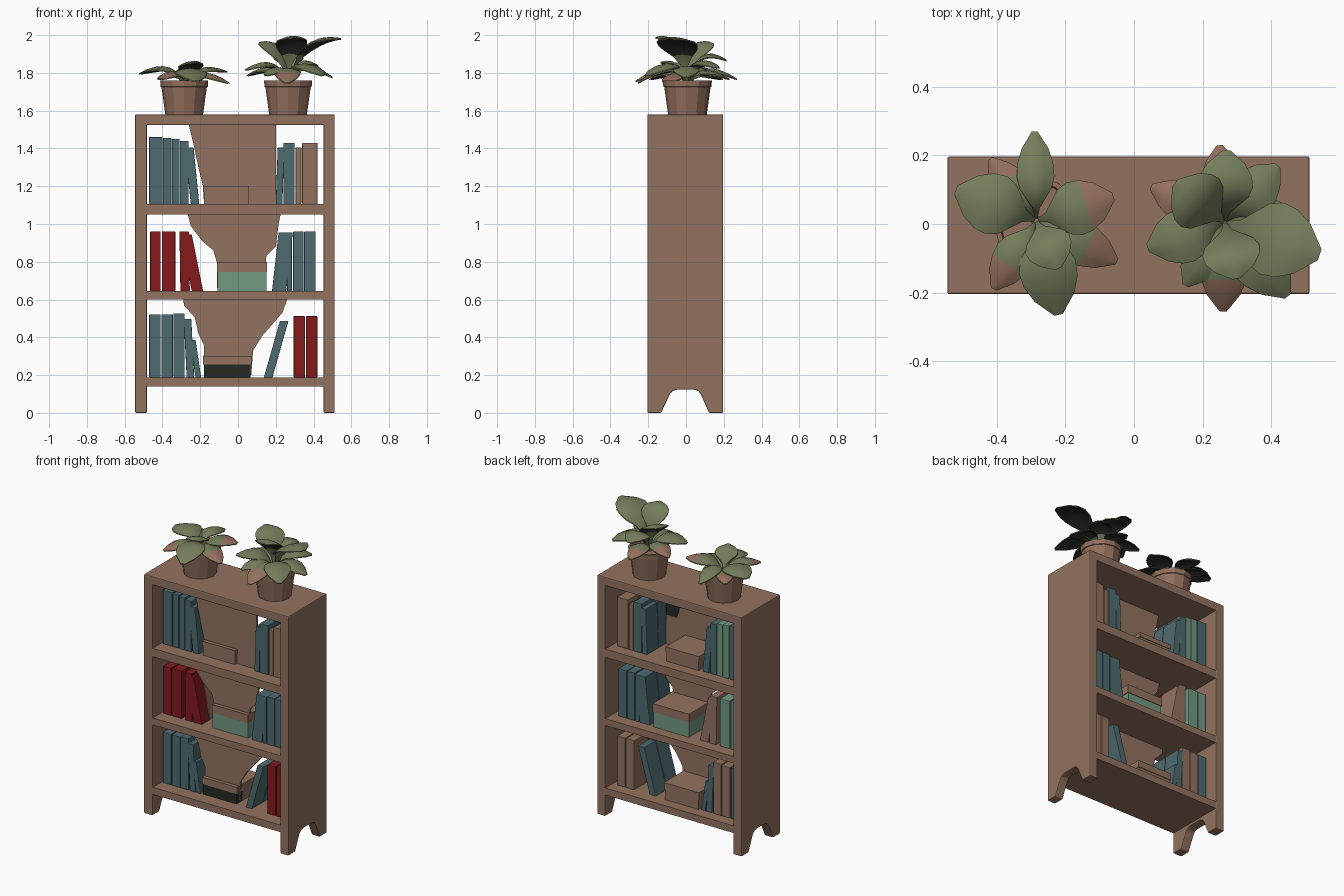
import bpy, bmesh, math
from mathutils import Vector

if "Cube" in bpy.data.objects:
    bpy.data.objects.remove(bpy.data.objects["Cube"])


def material(name, rgb):
    m = bpy.data.materials.new(name)
    m.diffuse_color = (*rgb, 1)
    m.use_nodes = True
    m.node_tree.nodes["Principled BSDF"].inputs["Base Color"].default_value = m.diffuse_color
    return m


WOOD = material("brown wood", (0.29, 0.17, 0.115))
CLAY = material("clay", (0.29, 0.16, 0.11))
TEAL = material("teal cover", (0.075, 0.145, 0.16))
RED = material("red cover", (0.23, 0.01, 0.012))
MINT = material("mint", (0.165, 0.32, 0.225))
LEAF = material("leaf green", (0.175, 0.205, 0.105))
DARK = material("dark green", (0.018, 0.024, 0.018))


def finish(name, bm, mats, bevel=0):
    bmesh.ops.recalc_face_normals(bm, faces=bm.faces)
    me = bpy.data.meshes.new(name)
    bm.to_mesh(me)
    bm.free()
    ob = bpy.data.objects.new(name, me)
    bpy.context.collection.objects.link(ob)
    for m in mats:
        me.materials.append(m)
    if bevel:
        mod = ob.modifiers.new("bevel", 'BEVEL')
        mod.width = bevel
        mod.segments = 2
    return ob


def prism(name, pts, a, b, mat, axis='Y', bevel=0):
    """Extrude a closed (u, z) profile along X or Y from a to b."""
    bm = bmesh.new()
    place = (lambda u, z, d: (u, d, z)) if axis == 'Y' else (lambda u, z, d: (d, u, z))
    lo = [bm.verts.new(place(u, z, a)) for u, z in pts]
    hi = [bm.verts.new(place(u, z, b)) for u, z in pts]
    bm.faces.new(lo)
    bm.faces.new(hi)
    n = len(pts)
    for i in range(n):
        j = (i + 1) % n
        bm.faces.new((lo[i], lo[j], hi[j], hi[i]))
    return finish(name, bm, [mat], bevel)


def box(name, x0, x1, y0, y1, z0, z1, mat, bevel=0):
    return prism(name, [(x0, z0), (x1, z0), (x1, z1), (x0, z1)], y0, y1, mat, bevel=bevel)


# side panels with an arched cut between the feet
side = [(-0.205, 0), (-0.132, 0), (-0.085, 0.1), (-0.072, 0.115), (-0.05, 0.123),
        (0.045, 0.123), (0.065, 0.115), (0.078, 0.1), (0.122, 0),
        (0.197, 0), (0.197, 1.58), (-0.205, 1.58)]
prism("left_side", side, -0.545, -0.482, WOOD, 'X', 0.006)
prism("right_side", side, 0.453, 0.512, WOOD, 'X', 0.006)

# top and shelves
box("top_board", -0.545, 0.512, -0.205, 0.197, 1.523, 1.58, WOOD, 0.006)
for i, (z0, z1) in enumerate([(0.14, 0.187), (0.6, 0.645), (1.05, 1.105)]):
    box(f"shelf_{i + 1}", -0.49, 0.46, -0.203, 0.195, z0, z1, WOOD)

# shaped dividers just behind the front row
dividers = {
    "bottom": [(-0.29, 0.6), (-0.285, 0.565), (-0.23, 0.51), (-0.21, 0.42), (-0.18, 0.36), (-0.18, 0.2),
               (0.07, 0.2), (0.08, 0.33), (0.13, 0.41), (0.235, 0.53), (0.26, 0.6)],
    "middle": [(-0.265, 1.05), (-0.25, 0.99), (-0.19, 0.91), (-0.13, 0.86), (-0.11, 0.79), (-0.11, 0.66),
               (0.14, 0.66), (0.15, 0.83), (0.2, 0.88), (0.215, 1.0), (0.225, 1.05)],
    "top": [(-0.26, 1.523), (-0.235, 1.42), (-0.21, 1.3), (-0.185, 1.2), (-0.18, 1.105),
            (0.2, 1.105), (0.2, 1.523)],
}
for k, pts in dividers.items():
    prism(f"{k}_divider", pts, -0.09, -0.075, WOOD)
# dark patch on the back of the top divider
prism("top_divider_patch", [(0.05, 1.515), (0.12, 1.3), (0.195, 1.3), (0.195, 1.515)], -0.076, -0.071, DARK)


# storage boxes with lids
def storage(name, x0, x1, z0, zl, z1, front, back):
    box(name + "_box_front", x0, x1, -0.11, -0.05, z0, zl, front)
    box(name + "_box_back", x0, x1, -0.05, 0.125, z0, zl, back)
    box(name + "_box_lid", x0 - 0.004, x1 + 0.004, -0.114, 0.129, zl, z1, WOOD)


storage("top", -0.18, 0.055, 1.105, 1.17, 1.2, WOOD, WOOD)
storage("middle", -0.108, 0.15, 0.645, 0.745, 0.8, MINT, MINT)
storage("bottom", -0.18, 0.067, 0.187, 0.255, 0.3, DARK, WOOD)

# books: left edge at foot, width, height, sideways lean at top, front and back cover
rows = {
    "top": (1.105, [
        (-0.47, 0.07, 0.355, 0, TEAL, TEAL), (-0.398, 0.045, 0.35, 0, TEAL, MINT),
        (-0.35, 0.04, 0.345, 0, TEAL, MINT), (-0.307, 0.045, 0.335, 0, TEAL, TEAL),
        (-0.25, 0.045, 0.3, -0.03, TEAL, TEAL),
        (0.2, 0.035, 0.3, 0.01, TEAL, TEAL), (0.24, 0.06, 0.325, 0, TEAL, TEAL),
        (0.305, 0.03, 0.3, 0, WOOD, WOOD), (0.34, 0.08, 0.325, 0, WOOD, WOOD)]),
    "middle": (0.645, [
        (-0.465, 0.055, 0.315, 0, RED, MINT), (-0.402, 0.07, 0.315, 0, RED, MINT),
        (-0.305, 0.05, 0.315, -0.005, RED, WOOD), (-0.245, 0.06, 0.3, -0.06, RED, WOOD),
        (0.18, 0.075, 0.31, 0.035, TEAL, TEAL), (0.26, 0.025, 0.305, 0, TEAL, TEAL),
        (0.292, 0.055, 0.315, 0, TEAL, TEAL), (0.35, 0.06, 0.315, 0, TEAL, TEAL)]),
    "bottom": (0.187, [
        (-0.47, 0.06, 0.335, 0, TEAL, TEAL), (-0.405, 0.06, 0.335, 0, TEAL, WOOD),
        (-0.342, 0.06, 0.34, 0, TEAL, WOOD), (-0.272, 0.04, 0.31, -0.015, TEAL, TEAL),
        (-0.225, 0.03, 0.2, -0.03, TEAL, TEAL),
        (0.137, 0.045, 0.3, 0.085, TEAL, TEAL), (0.295, 0.06, 0.325, 0, RED, WOOD),
        (0.36, 0.06, 0.325, 0, RED, WOOD)]),
}
for row, (z, books) in rows.items():
    for i, (x, w, h, lean, front, back) in enumerate(books):
        pts = [(x, z), (x + w, z), (x + w + lean, z + h), (x + lean, z + h)]
        split = -0.03 if front == RED else 0.0
        prism(f"{row}_front_book_{i + 1}", pts, -0.115, split - 0.001, front, bevel=0.003)
        prism(f"{row}_back_book_{i + 1}", pts, split + 0.001, 0.12, back, bevel=0.003)


# flower pots
def pot(name, cx, cy):
    prof = [(0, 1.58), (0.1, 1.58), (0.12, 1.725), (0.125, 1.727), (0.127, 1.76),
            (0.112, 1.76), (0.108, 1.735), (0, 1.735)]
    n = 12
    bm = bmesh.new()
    rings = []
    for r, z in prof:
        k = n if r else 1
        rings.append([bm.verts.new((cx + r * math.cos(math.tau * i / n),
                                    cy + r * math.sin(math.tau * i / n), z)) for i in range(k)])
    for a, b in zip(rings, rings[1:]):
        for i in range(n):
            j = (i + 1) % n
            quad = [a[i % len(a)], a[j % len(a)], b[j % len(b)], b[i % len(b)]]
            bm.faces.new(list(dict.fromkeys(quad)))
    finish(name, bm, [CLAY])


# arching leaf: thin two-layer strip that rises steeply, then spreads out to the tip
def leaf(name, cx, cy, tip, rise, half, dry):
    p0, p2 = Vector((cx, cy, 1.72)), Vector(tip)
    p1 = p0.lerp(p2, 0.22)
    p1.z = rise
    out = Vector((p2.x - p0.x, p2.y - p0.y, 0)).normalized()
    across = Vector((-out.y, out.x, 0))
    widths = [0.08, 0.1, 0.2, 0.5, 0.85, 1.0, 0.95, 0.7, 0.15]
    bm = bmesh.new()
    n = len(widths)
    top, low = [], []
    for i, w in enumerate(widths):
        t = i / (n - 1)
        c = p0 * (1 - t) ** 2 + p1 * 2 * t * (1 - t) + p2 * t * t
        c.z = min(c.z, 2.0)
        row = [c + across * s * half * w - Vector((0, 0, 0.02 * s * s * w)) for s in (-1, -0.5, 0, 0.5, 1)]
        top.append([bm.verts.new(v) for v in row])
        low.append([bm.verts.new(v - Vector((0, 0, 0.006))) for v in row])
    for i in range(n - 1):
        for j in range(4):
            f = bm.faces.new((top[i][j], top[i][j + 1], top[i + 1][j + 1], top[i + 1][j]))
            g = bm.faces.new((low[i][j], low[i][j + 1], low[i + 1][j + 1], low[i + 1][j]))
            f.material_index = 1 if dry and i >= n - 3 else 0
            g.material_index = 2 if i >= 3 else 0
        for j in (0, 4):
            bm.faces.new((top[i][j], top[i + 1][j], low[i + 1][j], low[i][j]))
    for i in (0, n - 1):
        for j in range(4):
            bm.faces.new((top[i][j], top[i][j + 1], low[i][j + 1], low[i][j]))
    ob = finish(name, bm, [LEAF, CLAY, DARK])
    for p in ob.data.polygons:
        p.use_smooth = abs(p.normal.z) > 0.3


# tip x, y, z, curve height, half width, dry tip
plants = {
    "left": (-0.285, 0.01, [
        (-0.52, 0.1, 1.8, 1.9, 0.09, 0), (-0.29, 0.27, 1.77, 1.9, 0.055, 0),
        (-0.06, 0.08, 1.81, 1.88, 0.08, 1), (-0.05, -0.11, 1.75, 1.87, 0.065, 1),
        (-0.22, -0.265, 1.76, 1.91, 0.085, 0), (-0.41, -0.19, 1.77, 1.87, 0.06, 1),
        (-0.42, 0.19, 1.77, 1.86, 0.055, 1), (-0.22, -0.13, 1.86, 1.89, 0.07, 0)]),
    "right": (0.265, 0.005, [
        (0.542, -0.09, 1.985, 2.03, 0.11, 0), (0.12, 0.12, 1.965, 2.0, 0.09, 0),
        (0.3, -0.16, 1.99, 2.04, 0.085, 0), (0.27, 0.215, 1.87, 1.98, 0.08, 0),
        (0.04, -0.07, 1.82, 1.93, 0.08, 0), (0.05, 0.11, 1.79, 1.9, 0.06, 1),
        (0.45, -0.21, 1.79, 1.94, 0.08, 0), (0.26, -0.255, 1.75, 1.92, 0.07, 1),
        (0.42, 0.17, 1.83, 1.94, 0.07, 0), (0.25, 0.23, 1.77, 1.88, 0.06, 1),
        (0.5, 0.0, 1.78, 1.92, 0.07, 0), (0.15, -0.18, 1.79, 1.9, 0.06, 0)]),
}
for side_name, (cx, cy, leaves) in plants.items():
    pot(f"{side_name}_pot", cx, cy)
    for i, (x, y, z, rise, half, dry) in enumerate(leaves):
        leaf(f"{side_name}_leaf_{i + 1}", cx, cy, (x, y, z), rise, half, dry)
